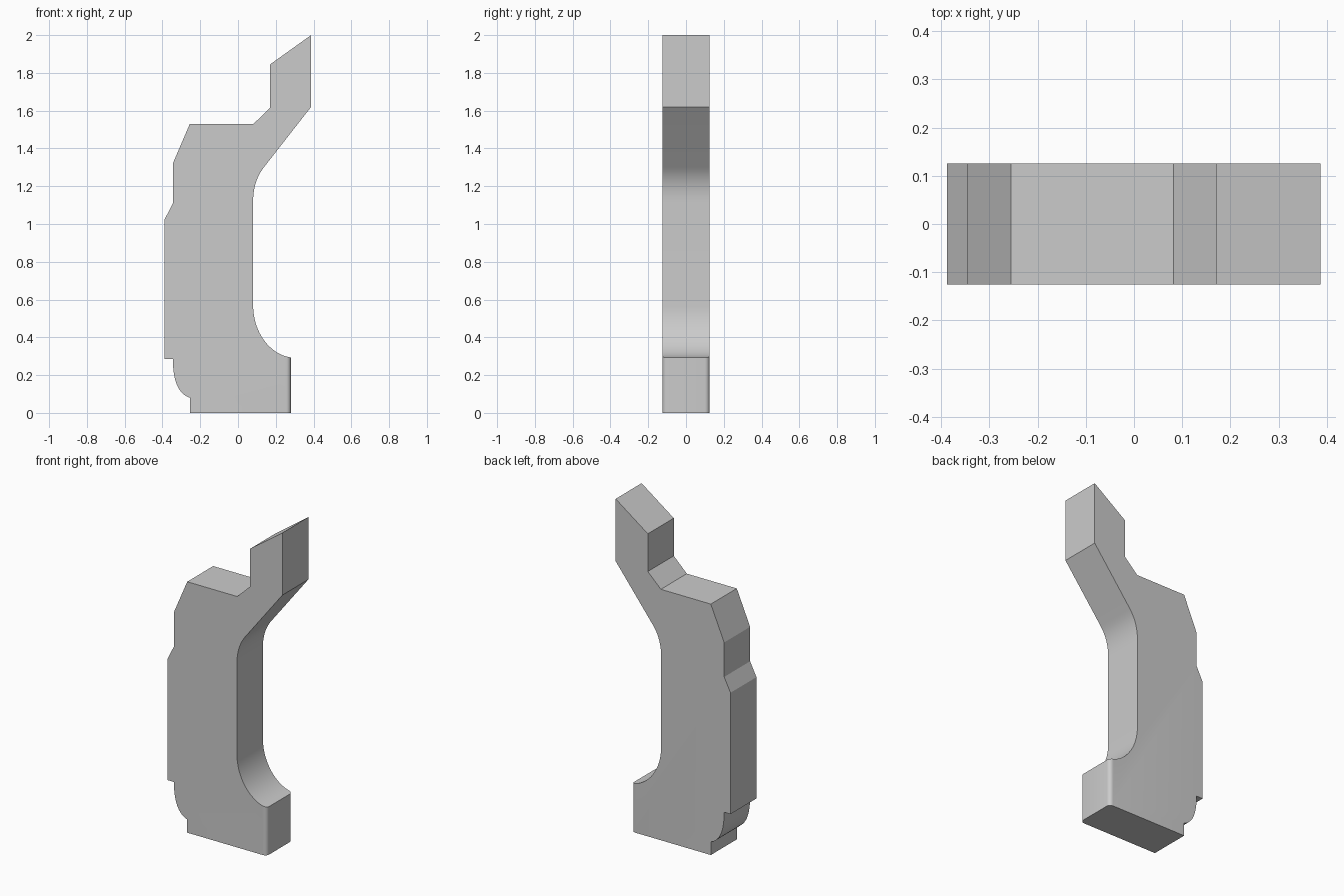
import bpy, bmesh, math
from mathutils import Vector

if "Cube" in bpy.data.objects:
    bpy.data.objects.remove(bpy.data.objects["Cube"])

HALF = 0.125


def bend(a, ctrl, b, n=10):
    """Quadratic curve from a to b, pulled towards ctrl."""
    a, ctrl, b = Vector(a), Vector(ctrl), Vector(b)
    return [tuple(a * (1 - t) ** 2 + ctrl * 2 * t * (1 - t) + b * t * t)
            for t in (i / n for i in range(n + 1))]


def ellipse(cx, cz, rx, rz, t0, t1, n=14):
    ts = [t0 + (t1 - t0) * i / n for i in range(n + 1)]
    return [(cx - rx * math.sin(t), cz - rz * math.cos(t)) for t in ts]


# Side profile (x, z), starting at the foot and going round
profile = [(-0.255, 0), (0.28, 0), (0.28, 0.293)]
profile += ellipse(0.31, 0.57, 0.23, 0.28, 0.287, math.pi / 2)      # inner foot curve
profile += bend((0.08, 1.12), (0.08, 1.227), (0.137, 1.30))         # inner neck curve
profile += [(0.387, 1.62), (0.387, 2.0), (0.17, 1.845), (0.17, 1.615),
            (0.082, 1.53), (-0.255, 1.53), (-0.345, 1.32), (-0.345, 1.11),
            (-0.388, 1.025), (-0.388, 0.285)]
profile += bend((-0.345, 0.285), (-0.345, 0.11), (-0.255, 0.08))    # outer heel curve

# Extrude the profile across the width
bm = bmesh.new()
face = bm.faces.new([bm.verts.new((x, -HALF, z)) for x, z in profile])
ext = bmesh.ops.extrude_face_region(bm, geom=[face])
bmesh.ops.translate(bm, vec=(0, 2 * HALF, 0),
                    verts=[v for v in ext["geom"] if isinstance(v, bmesh.types.BMVert)])
bmesh.ops.recalc_face_normals(bm, faces=bm.faces)

# Round the two upright edges of the toe
toe = [e for e in bm.edges
       if all(abs(v.co.x - 0.28) < 1e-4 for v in e.verts)
       and abs(e.verts[0].co.z - e.verts[1].co.z) > 0.1]
bmesh.ops.bevel(bm, geom=toe, offset=0.025, segments=6, profile=0.5, affect='EDGES')

mesh = bpy.data.meshes.new("bracket_body")
bm.to_mesh(mesh)
bm.free()
body = bpy.data.objects.new("bracket_body", mesh)
bpy.context.collection.objects.link(body)
bpy.context.view_layer.objects.active = body
body.select_set(True)
bpy.ops.object.shade_smooth_by_angle(angle=math.radians(20))
